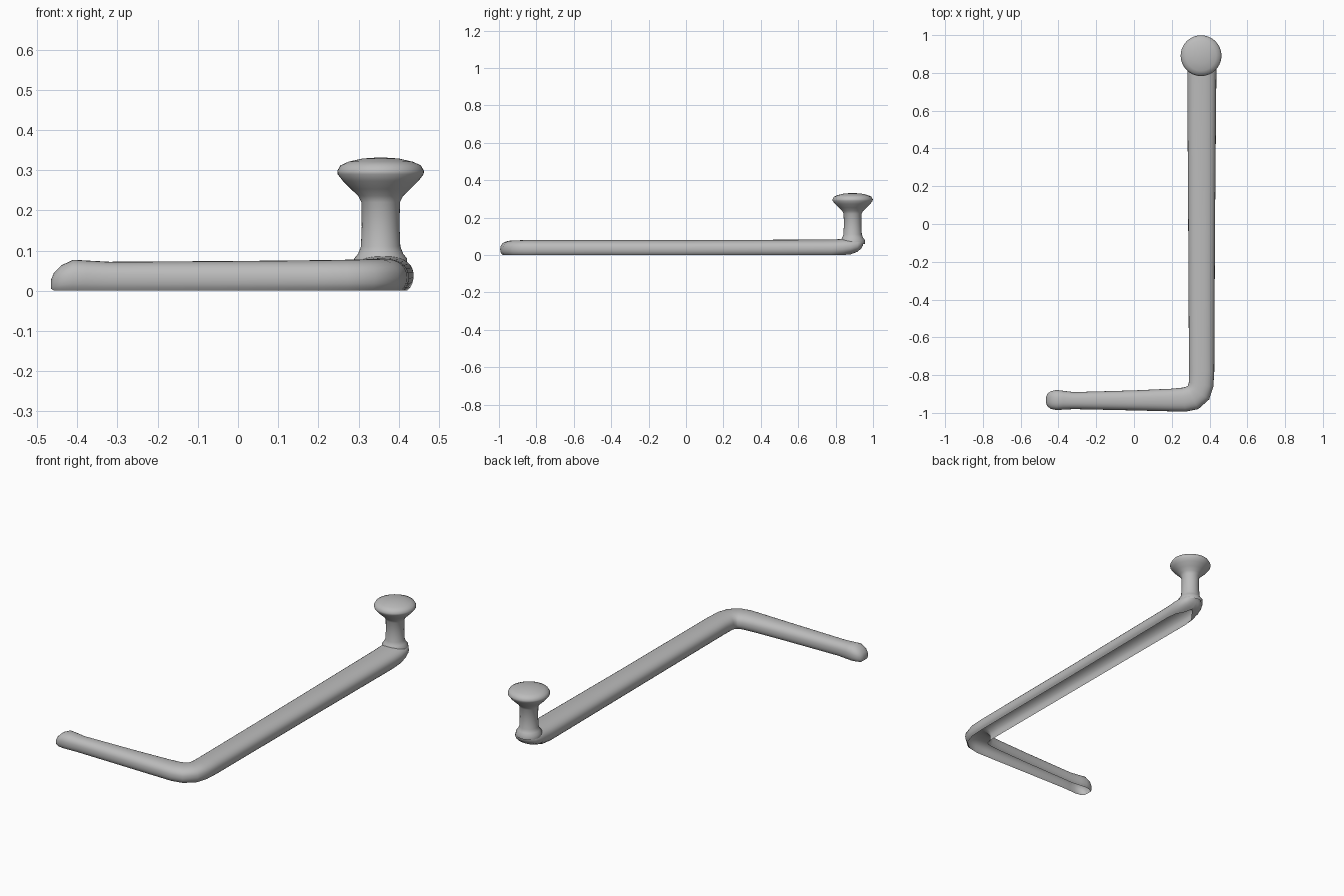
import bpy, bmesh, math
from mathutils import Vector

cube = bpy.data.objects.get("Cube")
if cube:
    bpy.data.objects.remove(cube, do_unlink=True)

grey = bpy.data.materials.new("plain grey")
grey.use_nodes = True
COLOUR = (0.5, 0.5, 0.5, 1)
grey.diffuse_color = COLOUR
grey.node_tree.nodes["Principled BSDF"].inputs["Base Color"].default_value = COLOUR


def finish(bm, name, sharp=50):
    bmesh.ops.recalc_face_normals(bm, faces=bm.faces)
    mesh = bpy.data.meshes.new(name)
    bm.to_mesh(mesh)
    bm.free()
    obj = bpy.data.objects.new(name, mesh)
    bpy.context.collection.objects.link(obj)
    mesh.materials.append(grey)
    bpy.ops.object.select_all(action='DESELECT')
    obj.select_set(True)
    bpy.context.view_layer.objects.active = obj
    bpy.ops.object.shade_smooth_by_angle(angle=math.radians(sharp))
    return obj


def power(v, p=0.85):
    return math.copysign(abs(v) ** p, v)


def channel_ring(bm, centre, side, half, bottom, top, close, count=20):
    """Rounded section, open underneath; close is how far it wraps below the middle."""
    a = math.radians(close)
    rz = (top - bottom) / (1 + power(math.sin(a)))
    ring = []
    for i in range(count + 1):
        t = -a + (math.pi + 2 * a) * i / count
        p = centre + side * half * power(math.cos(t))
        ring.append(bm.verts.new((p.x, p.y, top - rz + rz * power(math.sin(t)))))
    return ring


# L-shaped bar: x, y, half width, bottom, top, wrap angle
stations = [
    (-0.465, -0.932, 0.018, 0.005, 0.028, 40),
    (-0.458, -0.932, 0.034, 0.000, 0.045, 40),
    (-0.440, -0.932, 0.047, 0.000, 0.063, 40),
    (-0.410, -0.932, 0.053, 0.000, 0.077, 40),
    (-0.375, -0.933, 0.050, 0.000, 0.075, 40),
    (-0.320, -0.935, 0.045, 0.000, 0.072, 40),
    (0.000, -0.934, 0.053, 0.000, 0.074, 40),
    (0.200, -0.932, 0.060, 0.000, 0.076, 40),
    (0.265, -0.930, 0.064, 0.000, 0.077, 40),
    (0.310, -0.920, 0.067, 0.000, 0.078, 40),
    (0.342, -0.892, 0.067, 0.000, 0.079, 40),
    (0.355, -0.850, 0.066, 0.000, 0.080, 40),
    (0.358, -0.780, 0.067, 0.000, 0.080, 40),
    (0.358, 0.000, 0.071, 0.000, 0.080, 40),
    (0.359, 0.780, 0.077, 0.000, 0.083, 40),
    (0.360, 0.840, 0.077, 0.000, 0.086, 50),
    (0.360, 0.880, 0.074, 0.004, 0.087, 75),
    (0.359, 0.915, 0.064, 0.017, 0.086, 90),
    (0.358, 0.935, 0.048, 0.033, 0.085, 90),
    (0.357, 0.945, 0.022, 0.050, 0.078, 90),
]
bm = bmesh.new()
points = [Vector((s[0], s[1], 0)) for s in stations]
rings = []
for i, s in enumerate(stations):
    ahead = points[min(i + 1, len(points) - 1)] - points[i]
    behind = points[i] - points[max(i - 1, 0)]
    along = (ahead.normalized() + behind.normalized()).normalized()
    side = Vector((along.y, -along.x, 0))
    rings.append(channel_ring(bm, points[i], side, *s[2:]))
for r, q in zip(rings, rings[1:]):
    for j in range(len(r) - 1):
        bm.faces.new((r[j], r[j + 1], q[j + 1], q[j]))
for end in (rings[0], rings[-1]):
    bm.faces.new(end)
finish(bm, "bar")

# Upright post with its flared round head
profile = [(0.066, 0.060), (0.066, 0.080), (0.056, 0.092), (0.049, 0.110),
           (0.047, 0.160), (0.048, 0.220), (0.056, 0.236), (0.074, 0.253),
           (0.094, 0.273), (0.107, 0.290), (0.108, 0.298), (0.100, 0.312),
           (0.080, 0.321), (0.045, 0.329), (0.000, 0.332)]
bm = bmesh.new()
verts = [bm.verts.new((r, 0, z)) for r, z in profile]
edges = [bm.edges.new(pair) for pair in zip(verts, verts[1:])]
bmesh.ops.spin(bm, geom=verts + edges, cent=(0, 0, 0), axis=(0, 0, 1),
               angle=math.tau, steps=40)
bmesh.ops.remove_doubles(bm, verts=bm.verts, dist=0.0005)
bmesh.ops.translate(bm, verts=bm.verts, vec=(0.355, 0.891, 0))
finish(bm, "post_and_head")
